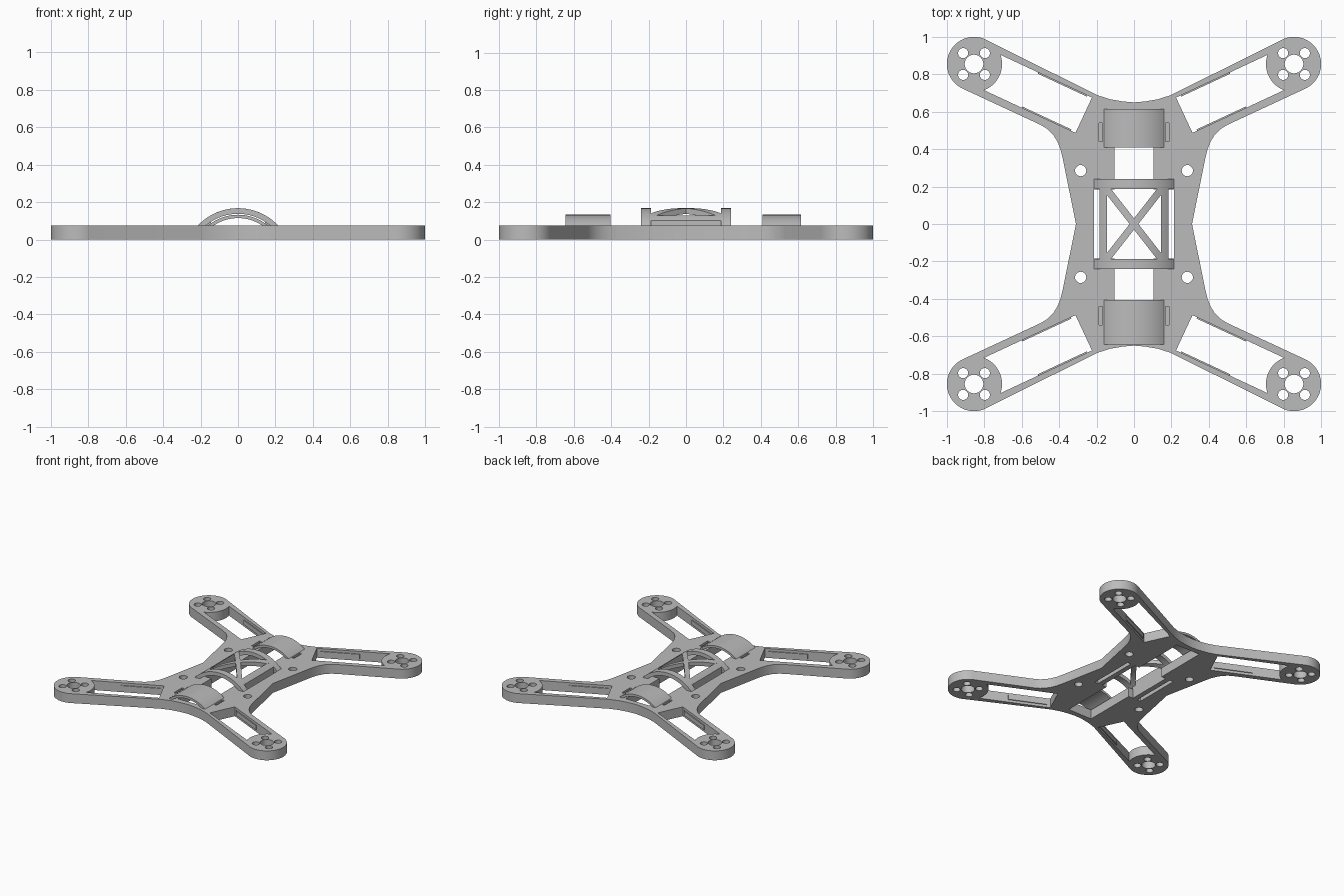
import bpy, bmesh
from math import sin, cos, radians, sqrt, asin, pi
from mathutils import Vector

cube = bpy.data.objects.get("Cube")
if cube:
    bpy.data.objects.remove(cube, do_unlink=True)

THICK = 0.075          # plate thickness
MOTOR = 0.855          # motor centre in x and y
PAD = 0.145            # motor pad radius
SLOT = 0.104           # half width of arm slot
ARM = radians(25)      # arm direction
QUADS = [(1, 1), (-1, 1), (-1, -1), (1, -1)]

grey = bpy.data.materials.new("plain grey")
grey.use_nodes = True
grey.diffuse_color = (0.5, 0.5, 0.5, 1)
grey.node_tree.nodes["Principled BSDF"].inputs["Base Color"].default_value = (0.5, 0.5, 0.5, 1)


def finish(ob):
    ob.data.materials.clear()
    ob.data.materials.append(grey)
    bpy.ops.object.select_all(action='DESELECT')
    ob.select_set(True)
    bpy.context.view_layer.objects.active = ob
    bpy.ops.object.shade_smooth_by_angle(angle=radians(30))
    return ob


def from_bmesh(name, bm):
    bmesh.ops.recalc_face_normals(bm, faces=bm.faces)
    mesh = bpy.data.meshes.new(name)
    bm.to_mesh(mesh)
    bm.free()
    ob = bpy.data.objects.new(name, mesh)
    bpy.context.collection.objects.link(ob)
    return ob


def prism(bm, pts, z0, z1):
    face = bm.faces.new([bm.verts.new((x, y, z0)) for x, y in pts])
    ext = bmesh.ops.extrude_face_region(bm, geom=[face])["geom"]
    bmesh.ops.translate(bm, vec=(0, 0, z1 - z0),
                        verts=[v for v in ext if isinstance(v, bmesh.types.BMVert)])


def circle(cx, cy, r, n=32):
    return [(cx + r * cos(2 * pi * i / n), cy + r * sin(2 * pi * i / n)) for i in range(n)]


def rect(x0, x1, y0, y1):
    return [(x0, y0), (x1, y0), (x1, y1), (x0, y1)]


def arm_point(u, v):
    """Arm coordinates (along, across) measured from the motor centre."""
    return (MOTOR + u * cos(ARM) - v * sin(ARM), MOTOR + u * sin(ARM) + v * cos(ARM))


def flip(pts, q):
    return [(x * q[0], y * q[1]) for x, y in pts]


# Plate outline: one quarter, repeated around
quarter = [(0, 0.65), (0.06, 0.655), (0.13, 0.667), (0.2, 0.69)]
quarter += [arm_point(PAD * cos(a), PAD * sin(a))
            for a in [radians(90 - 6 * i) for i in range(31)]]
quarter += [(0.5, 0.53), (0.463, 0.508), (0.432, 0.477), (0.409, 0.44),
            (0.393, 0.4), (0.383, 0.36), (0.31, 0)]
outline = []
for q in [(1, 1), (1, -1), (-1, -1), (-1, 1)]:
    pts = flip(quarter, q)
    outline += (pts if q[0] * q[1] > 0 else pts[::-1])[:-1]

# Openings through the plate
pad_r = 0.15
spread = asin(SLOT / pad_r)
slot = [arm_point(-0.647, -SLOT), arm_point(-0.647, SLOT)]
slot += [arm_point(pad_r * cos(a), pad_r * sin(a))
         for a in [pi - spread + 2 * spread * i / 16 for i in range(17)]]
holes = []
for q in QUADS:
    holes.append(flip(slot, q))
    cx, cy = MOTOR * q[0], MOTOR * q[1]
    holes.append(circle(cx, cy, 0.05))
    holes += [circle(cx + 0.058 * a, cy + 0.058 * b, 0.027, 24) for a, b in QUADS]
    holes.append(circle(0.285 * q[0], 0.285 * q[1], 0.03, 24))
step = [(0.105, 0.61), (0.105, 0.185), (0.145, 0.185)]
centre = []
for q in [(1, 1), (1, -1), (-1, -1), (-1, 1)]:
    pts = flip(step, q)
    centre += pts if q[0] * q[1] > 0 else pts[::-1]
holes.append(centre)
holes += [rect(s * 0.2 - 0.015, s * 0.2 + 0.015, -0.185, 0.185) for s in (-1, 1)]

# Filled flat curve becomes the plate
curve = bpy.data.curves.new("plate_profile", 'CURVE')
curve.dimensions = '2D'
curve.fill_mode = 'BOTH'
curve.extrude = THICK / 2
for pts in [outline] + holes:
    spline = curve.splines.new('POLY')
    spline.points.add(len(pts) - 1)
    for p, (x, y) in zip(spline.points, pts):
        p.co = (x, y, 0, 1)
    spline.use_cyclic_u = True
profile = bpy.data.objects.new("plate_profile", curve)
bpy.context.collection.objects.link(profile)
bpy.context.view_layer.update()
bm = bmesh.new()
bm.from_mesh(profile.to_mesh())
profile.to_mesh_clear()
bpy.data.objects.remove(profile, do_unlink=True)
bmesh.ops.remove_doubles(bm, verts=bm.verts, dist=0.00005)
bmesh.ops.translate(bm, verts=bm.verts, vec=(0, 0, THICK / 2))
plate = from_bmesh("frame_plate", bm)

# Blind strap slots beside the bands
bm = bmesh.new()
for sx, sy in QUADS:
    prism(bm, flip(rect(0.168, 0.188, 0.44, 0.54), (sx, sy)), 0.03, 0.1)
cutter = from_bmesh("strap_slot_cutter", bm)
cutter.hide_render = True
mod = plate.modifiers.new("strap_slots", 'BOOLEAN')
mod.operation = 'DIFFERENCE'
mod.solver = 'EXACT'
mod.object = cutter
bpy.context.view_layer.objects.active = plate
bpy.ops.object.modifier_apply(modifier=mod.name)
bpy.data.objects.remove(cutter, do_unlink=True)
finish(plate)

# Thin ridges along the slot walls
bm = bmesh.new()
for q in QUADS:
    for s in (-1, 1):
        corners = rect(-0.62, -0.33, s * (SLOT - 0.007), s * (SLOT + 0.003))
        prism(bm, flip([arm_point(u, v) for u, v in corners], q), 0.02, 0.055)
finish(from_bmesh("slot_ridges", bm))


def arch_piece(name, half, top, thick, x0, x1, y_range, floor=0.07, solid=False, n=28):
    """Piece of a cylindrical arch over x0..x1; y_range(x) gives its two edges."""
    rise = top - THICK
    r = (half * half + rise * rise) / (2 * rise)
    inner = r - thick
    bm = bmesh.new()
    rings = []
    for i in range(n + 1):
        x = x0 + (x1 - x0) * i / n
        zt = sqrt(r * r - x * x) + top - r
        zb = max(sqrt(max(inner * inner - x * x, 0)) + top - r, floor)
        if solid:
            zb = floor
        ya, yb = y_range(x)
        rings.append([bm.verts.new(c) for c in
                      ((x, ya, zb), (x, yb, zb), (x, yb, zt), (x, ya, zt))])
    for a, b in zip(rings, rings[1:]):
        for k in range(4):
            bm.faces.new((a[k], a[(k + 1) % 4], b[(k + 1) % 4], b[k]))
    bm.faces.new(rings[0])
    bm.faces.new(rings[-1])
    return finish(from_bmesh(name, bm))


# Bands over the ends of the plate
arch_piece("front_band", 0.16, 0.133, 0.018, -0.16, 0.16, lambda x: (-0.645, -0.405))
arch_piece("back_band", 0.16, 0.133, 0.018, -0.16, 0.16, lambda x: (0.41, 0.615))

# Central cage: two hoops, two side rails, two crossing braces
cage = (0.215, 0.168, 0.03)
arch_piece("front_hoop", *cage, -0.215, 0.215, lambda x: (-0.24, -0.187))
arch_piece("back_hoop", *cage, -0.215, 0.215, lambda x: (0.187, 0.24))
for side, s in (("left", 1), ("right", -1)):
    arch_piece(side + "_rail", *cage, s * 0.145, s * 0.185, lambda x: (-0.188, 0.188),
               floor=0, solid=True, n=4)
    arch_piece(side + "_brace", *cage, -0.15, 0.15,
               lambda x: tuple(max(-0.19, min(0.19, s * 1.28 * x + w)) for w in (-0.03, 0.03)))
